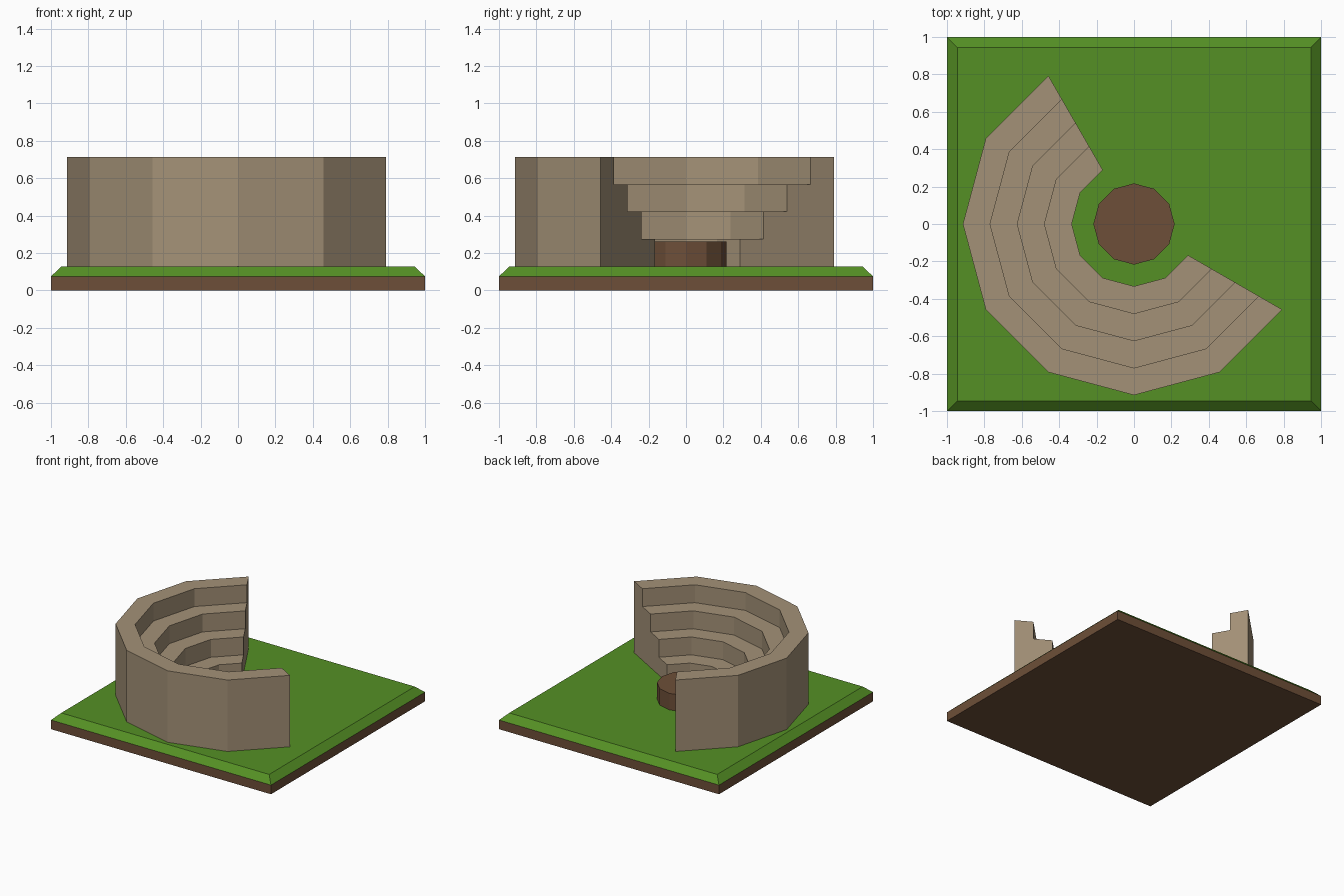
import bpy, bmesh, math

if "Cube" in bpy.data.objects:
    bpy.data.objects.remove(bpy.data.objects["Cube"])


def material(name, rgb):
    m = bpy.data.materials.new(name)
    m.diffuse_color = (*rgb, 1)
    m.use_nodes = True
    m.node_tree.nodes["Principled BSDF"].inputs["Base Color"].default_value = m.diffuse_color
    return m


STONE = material("tan stone", (0.37, 0.285, 0.185))
GRASS = material("green grass", (0.09, 0.28, 0.018))
EARTH = material("brown earth", (0.155, 0.078, 0.040))


def finish(name, bm, mat):
    bmesh.ops.recalc_face_normals(bm, faces=bm.faces)
    me = bpy.data.meshes.new(name)
    bm.to_mesh(me)
    bm.free()
    me.materials.append(mat)
    ob = bpy.data.objects.new(name, me)
    bpy.context.collection.objects.link(ob)
    return ob


def frustum(name, sides, r0, r1, z0, z1, mat, turn=0.0):
    """Closed prism or taper, standing between z0 and z1."""
    bm = bmesh.new()
    rings = []
    for r, z in ((r0, z0), (r1, z1)):
        angles = [turn + math.tau * i / sides for i in range(sides)]
        rings.append([bm.verts.new((r * math.cos(a), r * math.sin(a), z)) for a in angles])
    bm.faces.new(rings[0])
    bm.faces.new(rings[1])
    for i in range(sides):
        j = (i + 1) % sides
        bm.faces.new((rings[0][i], rings[0][j], rings[1][j], rings[1][i]))
    return finish(name, bm, mat)


# square ground: earth slab with a bevelled turf layer
D = math.sqrt(2)
frustum("earth_slab", 4, D, D, 0, 0.075, EARTH, math.pi / 4)
frustum("turf", 4, D, 0.945 * D, 0.075, 0.127, GRASS, math.pi / 4)

# round stage
frustum("stage", 12, 0.217, 0.217, 0.12, 0.262, EARTH)

# stepped seating: stair profile swept from 120 to 330 degrees
TIERS, RISE, GO, R0, Z0 = 4, 0.1468, 0.1455, 0.333, 0.127
profile = [(R0, Z0 - 0.005)]
for i in range(TIERS):
    z = Z0 + RISE * (i + 1)
    profile += [(R0 + GO * i, z), (R0 + GO * (i + 1), z)]
profile.append((R0 + GO * TIERS, Z0 - 0.005))

bm = bmesh.new()
sections = []
for k in range(8):
    a = math.radians(120 + 30 * k)
    sections.append([bm.verts.new((r * math.cos(a), r * math.sin(a), z)) for r, z in profile])
for s, t in zip(sections, sections[1:]):
    for i in range(len(profile)):
        j = (i + 1) % len(profile)
        bm.faces.new((s[i], s[j], t[j], t[i]))
bm.faces.new(sections[0])
bm.faces.new(sections[-1])
finish("stepped_seating", bm, STONE)
